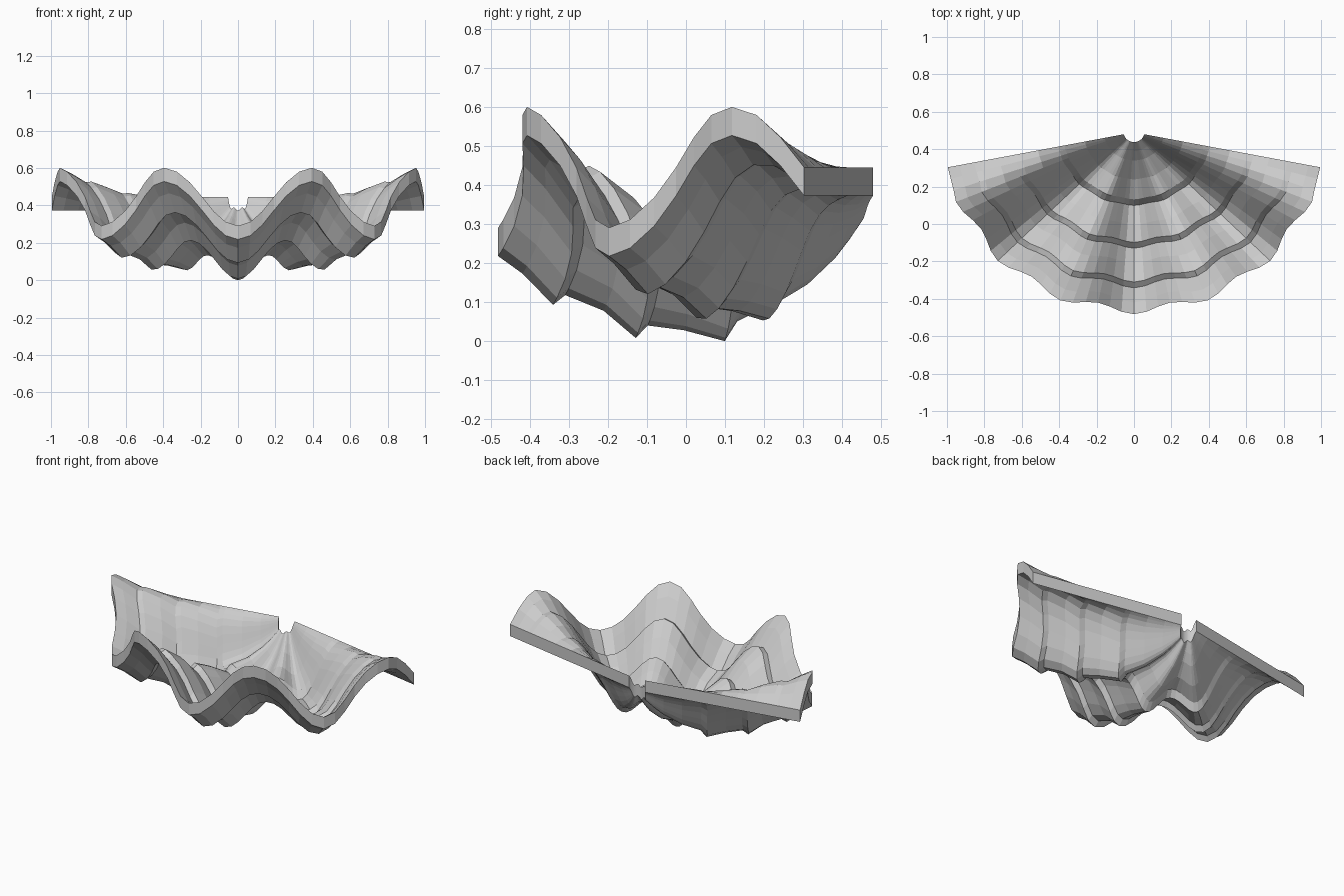
import bpy, bmesh
from math import sin, cos, radians

if "Cube" in bpy.data.objects:
    bpy.data.objects.remove(bpy.data.objects["Cube"])

HALF = 78.75          # half opening angle in degrees
SEGS = 42             # facets around the fan
THICK = 0.073
APEX_Y = 0.49
STRETCH = 1.06        # the fan is slightly wider than round

# radial profile along the middle flute: (radius, drop below the straight edge)
# pairs of close radii are the three stepped growth ridges
PROFILE = [(.052, .075), (.10, .135), (.15, .19), (.25, .27), (.355, .322),
           (.387, .373), (.49, .345), (.58, .333), (.61, .365), (.69, .295),
           (.785, .255), (.815, .28), (.89, .20), (.95, .155)]


def point(r, drop, deg):
    """Underside point: bowl that fades at the straight edges plus radial flutes."""
    a = radians(deg)
    flute = 0.155 * min(1, r / 0.95)
    bowl = (drop - flute) * (1 - abs(deg / HALF) ** 3)
    z = 0.373 - bowl - flute * cos(8 * a)
    # scalloped outline grows towards the rim, fading at the straight edges
    scallop = 0.022 * (r / 0.95) ** 2 * cos(16 * a)
    if abs(deg) > 73:
        scallop = max(scallop, 0.008 * r)
    rr = r + scallop
    return STRETCH * rr * sin(a), APEX_Y - rr * cos(a), z


bm = bmesh.new()
under, upper = [], []
for r, drop in PROFILE:
    pts = [point(r, drop, -HALF + 2 * HALF * i / SEGS) for i in range(SEGS + 1)]
    under.append([bm.verts.new(p) for p in pts])
    upper.append([bm.verts.new((x, y, z + THICK)) for x, y, z in pts])


def skin(a, b):
    for i in range(len(a) - 1):
        bm.faces.new((a[i], a[i + 1], b[i + 1], b[i]))


# both skins
for layer in (under, upper):
    for a, b in zip(layer, layer[1:]):
        skin(a, b)
# inner notch, outer rim and the two straight edges
for k in (0, -1):
    skin(under[k], upper[k])
    skin([row[k] for row in under], [row[k] for row in upper])

bmesh.ops.recalc_face_normals(bm, faces=bm.faces)
mesh = bpy.data.meshes.new("fluted_shell")
bm.to_mesh(mesh)
bm.free()
shell = bpy.data.objects.new("fluted_shell", mesh)
bpy.context.collection.objects.link(shell)
